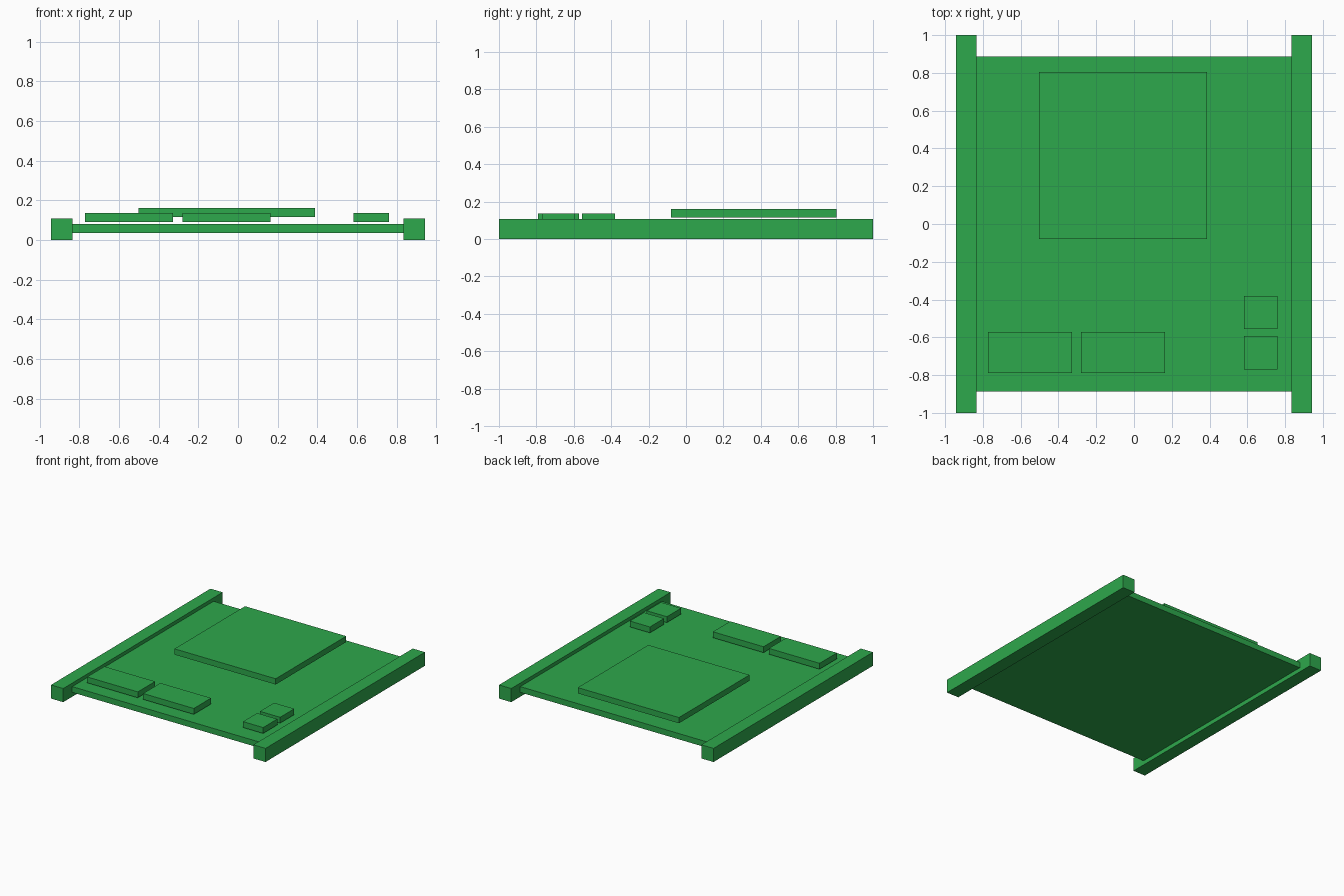
import bpy
import bmesh
from mathutils import Matrix, Vector

if "Cube" in bpy.data.objects:
    bpy.data.objects.remove(bpy.data.objects["Cube"])

green = bpy.data.materials.new("board_green")
green.diffuse_color = (0.027, 0.392, 0.072, 1.0)
green.use_nodes = True
green.node_tree.nodes["Principled BSDF"].inputs["Base Color"].default_value = green.diffuse_color


def box(name, xs, ys, zs):
    """Flat-faced box spanning the given x, y and z ranges."""
    lo, hi = Vector((xs[0], ys[0], zs[0])), Vector((xs[1], ys[1], zs[1]))
    bm = bmesh.new()
    bmesh.ops.create_cube(bm, size=1.0, matrix=Matrix.Diagonal((*(hi - lo), 1.0)))
    mesh = bpy.data.meshes.new(name)
    bm.to_mesh(mesh)
    bm.free()
    mesh.materials.append(green)
    obj = bpy.data.objects.new(name, mesh)
    obj.location = (lo + hi) / 2
    bpy.context.collection.objects.link(obj)
    return obj


# Base plate between the two side rails
box("base_plate", (-0.835, 0.835), (-0.887, 0.887), (0.034, 0.08))

# Side rails, longer than the plate
box("left_rail", (-0.942, -0.835), (-1, 1), (0, 0.108))
box("right_rail", (0.835, 0.942), (-1, 1), (0, 0.108))

# Large raised panel
box("large_panel", (-0.502, 0.387), (-0.08, 0.805), (0.115, 0.161))

# Small raised pads, all at one height
PAD_Z = (0.09, 0.137)
for i, x in enumerate((-0.772, -0.28)):
    box(f"wide_pad_{i + 1}", (x, x + 0.445), (-0.79, -0.573), PAD_Z)
for i, y in enumerate((-0.77, -0.557)):
    box(f"square_pad_{i + 1}", (0.583, 0.76), (y, y + 0.177), PAD_Z)
